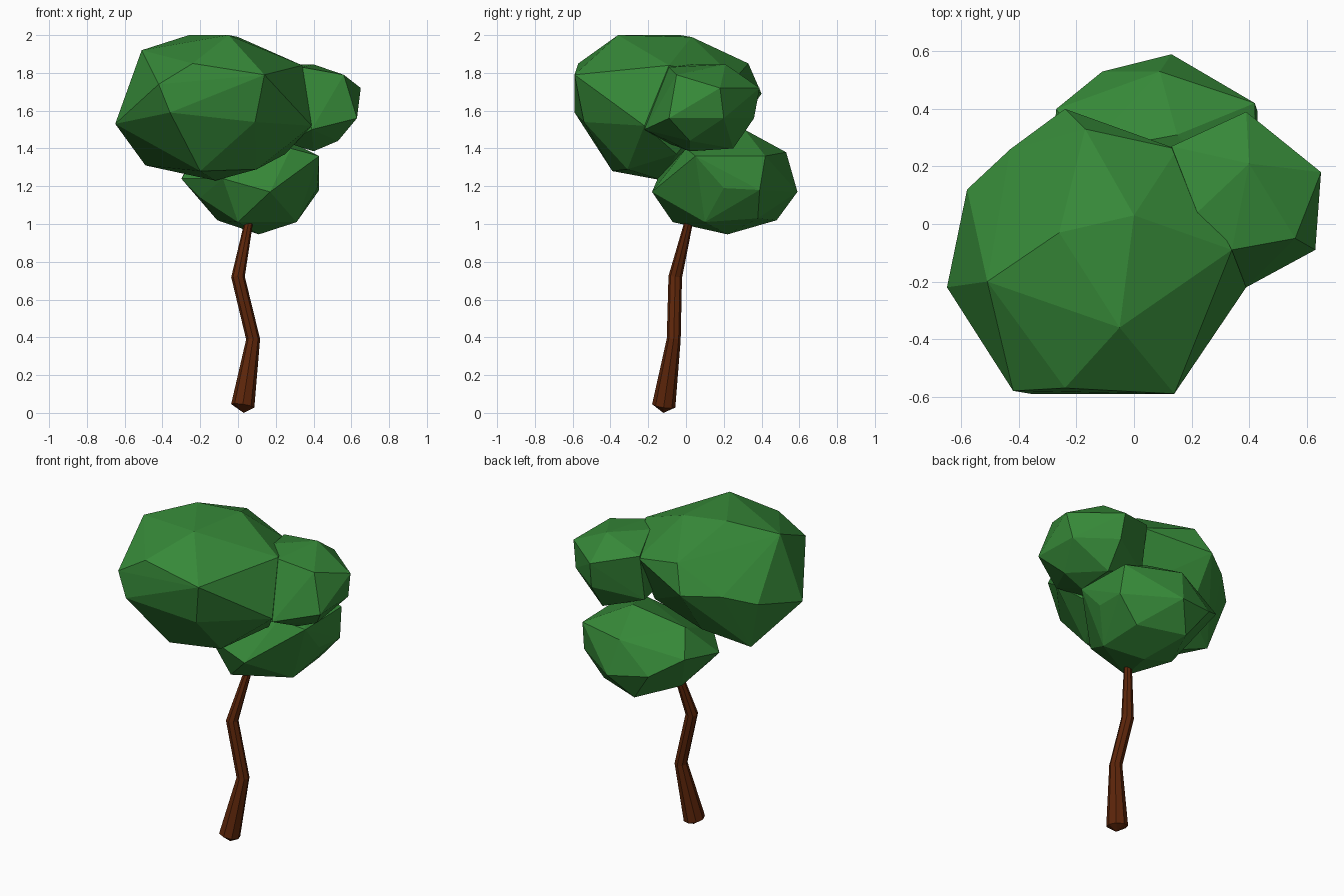
import bpy, bmesh, math
from mathutils import Vector


def material(name, color):
    m = bpy.data.materials.new(name)
    m.diffuse_color = color
    return m


def finish(bm, name, mat):
    bmesh.ops.recalc_face_normals(bm, faces=bm.faces)
    me = bpy.data.meshes.new(name)
    bm.to_mesh(me)
    bm.free()
    me.materials.append(mat)
    ob = bpy.data.objects.new(name, me)
    bpy.context.collection.objects.link(ob)
    return ob


def leaf_clump(name, points, mat):
    """Faceted boulder-like clump: convex hull round a few corner points."""
    bm = bmesh.new()
    for p in points:
        bm.verts.new(p)
    res = bmesh.ops.convex_hull(bm, input=bm.verts)
    junk = {g for g in res["geom_interior"] if isinstance(g, bmesh.types.BMVert)}
    bmesh.ops.delete(bm, geom=list(junk), context='VERTS')
    return finish(bm, name, mat)


def bent_trunk(name, path, tip, sides, mat):
    """Tapered polygon swept along a crooked path, with a pointed foot."""
    bm = bmesh.new()
    pts = [Vector(p[:3]) for p in path]
    rings = []
    for i, p in enumerate(path):
        d = (pts[min(i + 1, len(pts) - 1)] - pts[max(i - 1, 0)]).normalized()
        rot = Vector((0, 0, 1)).rotation_difference(d)
        ring = []
        for k in range(sides):
            a = math.tau * k / sides
            ring.append(bm.verts.new(pts[i] + rot @ Vector((p[3] * math.cos(a), p[3] * math.sin(a), 0))))
        rings.append(ring)
    foot = bm.verts.new(tip)
    for k in range(sides):
        n = (k + 1) % sides
        for a, b in zip(rings, rings[1:]):
            bm.faces.new((a[k], a[n], b[n], b[k]))
        bm.faces.new((foot, rings[0][n], rings[0][k]))
    bm.faces.new(rings[-1])
    return finish(bm, name, mat)


green = material("leaf_green", (0.037, 0.25, 0.04, 1))
brown = material("bark_brown", (0.11, 0.019, 0.003, 1))

# Crooked trunk (x, y, z, radius)
bent_trunk("trunk", [(0.025, -0.118, 0.037, 0.062), (0.08, -0.065, 0.39, 0.037),
                     (0.0, -0.057, 0.72, 0.036), (0.055, 0.012, 1.0, 0.023),
                     (0.08, 0.05, 1.15, 0.015)], (0.03, -0.12, 0.0), 8, brown)

# Large upper clump
leaf_clump("large_foliage", [
    (-0.65, -0.22, 1.53), (-0.51, -0.20, 1.92), (-0.42, -0.58, 1.74), (-0.24, -0.57, 1.85),
    (0.14, -0.59, 1.79), (-0.05, -0.36, 2.0), (-0.26, -0.03, 2.0), (0.0, 0.03, 1.99),
    (0.34, -0.09, 1.84), (-0.36, -0.59, 1.59), (0.09, -0.54, 1.54), (-0.20, -0.39, 1.28),
    (-0.41, 0.0, 1.305), (-0.12, -0.12, 1.23), (0.10, -0.31, 1.29), (0.25, -0.05, 1.37),
    (0.39, -0.22, 1.52), (-0.58, 0.12, 1.62), (-0.43, 0.26, 1.68), (-0.24, 0.40, 1.69),
    (-0.17, 0.33, 1.85), (0.15, 0.26, 1.77), (-0.49, 0.06, 1.31), (-0.25, 0.20, 1.41)], green)

# Small clump on the right
leaf_clump("small_foliage", [
    (0.22, 0.04, 1.845), (0.40, 0.21, 1.845), (0.39, 0.39, 1.72), (0.56, -0.05, 1.79),
    (0.65, 0.18, 1.72), (0.63, -0.09, 1.56), (0.39, -0.22, 1.50), (0.62, 0.20, 1.56),
    (0.40, 0.36, 1.56), (0.53, 0.02, 1.44), (0.40, 0.02, 1.385), (0.40, 0.25, 1.40),
    (0.26, -0.10, 1.43), (0.13, 0.27, 1.79), (0.13, 0.22, 1.50), (0.34, -0.09, 1.83)], green)

# Lower clump at the back
leaf_clump("lower_foliage", [
    (0.17, -0.18, 1.17), (-0.08, -0.15, 1.24), (0.0, -0.07, 1.01), (0.11, 0.22, 0.945),
    (0.31, 0.10, 1.01), (-0.11, 0.20, 1.02), (0.02, 0.48, 1.02), (0.42, 0.20, 1.19),
    (0.42, 0.42, 1.36), (0.43, 0.05, 1.36), (0.13, 0.59, 1.17), (0.09, 0.53, 1.38),
    (-0.11, 0.53, 1.20), (-0.27, 0.40, 1.30), (-0.30, 0.10, 1.24), (-0.20, 0.05, 1.14),
    (0.15, 0.31, 1.50), (-0.17, 0.25, 1.42), (0.28, 0.0, 1.40), (0.30, 0.38, 1.03),
    (0.43, 0.39, 1.18)], green)
